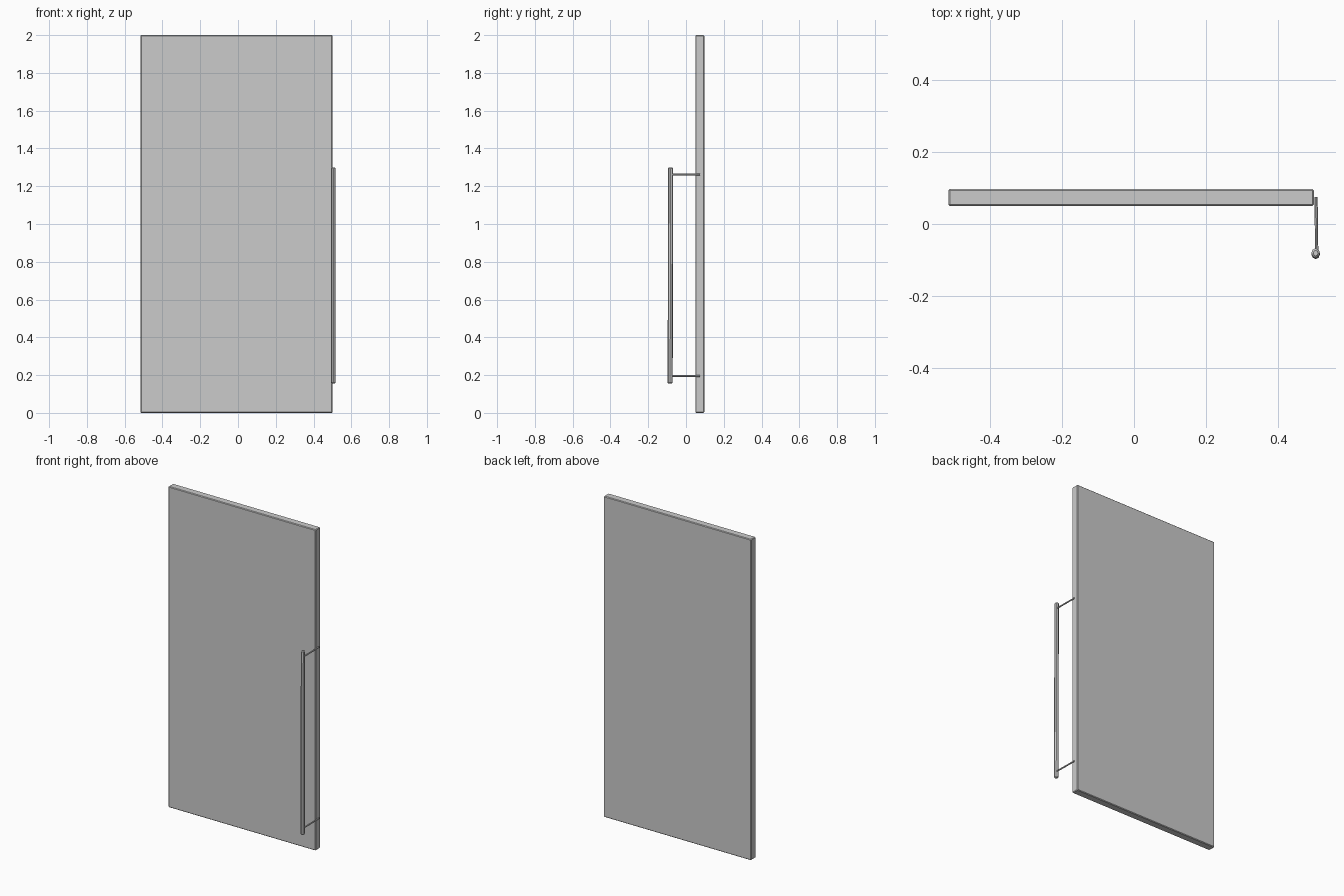
import bpy, bmesh
from mathutils import Vector

cube = bpy.data.objects.get("Cube")
if cube:
    bpy.data.objects.remove(cube, do_unlink=True)

# Single grey finish
grey = bpy.data.materials.new("plain grey")
grey.use_nodes = True
color = (0.6, 0.6, 0.6, 1)
grey.diffuse_color = color
grey.node_tree.nodes["Principled BSDF"].inputs["Base Color"].default_value = color


def finish(name, bm):
    bmesh.ops.recalc_face_normals(bm, faces=bm.faces)
    mesh = bpy.data.meshes.new(name)
    bm.to_mesh(mesh)
    bm.free()
    mesh.materials.append(grey)
    obj = bpy.data.objects.new(name, mesh)
    bpy.context.collection.objects.link(obj)
    return obj


def box(name, low, high, bevel):
    low, high = Vector(low), Vector(high)
    bm = bmesh.new()
    bmesh.ops.create_cube(bm, size=1)
    for v in bm.verts:
        v.co = (low + high) / 2 + v.co * (high - low)
    bmesh.ops.bevel(bm, geom=bm.edges[:], offset=bevel, segments=1, affect="EDGES")
    return finish(name, bm)


def rod(name, start, end, radius_a, radius_b, bevel=0, sides=8):
    """Faceted rod between two points, with optional chamfered ends."""
    start, end = Vector(start), Vector(end)
    axis = end - start
    bm = bmesh.new()
    bmesh.ops.create_cone(bm, cap_ends=True, segments=sides, radius1=1,
                          radius2=1, depth=axis.length)
    for v in bm.verts:
        v.co.x *= radius_a
        v.co.y *= radius_b
    if bevel:
        rims = [e for e in bm.edges if abs(e.verts[0].co.z - e.verts[1].co.z) < 0.001]
        bmesh.ops.bevel(bm, geom=rims, offset=bevel, segments=1, affect="EDGES")
    turn = Vector((0, 0, 1)).rotation_difference(axis)
    for v in bm.verts:
        v.co = turn @ v.co + (start + end) / 2
    return finish(name, bm)


# Door slab
box("door_panel", (-0.516, 0.05, 0), (0.5, 0.097, 2), 0.004)

# Upright pull bar, leaning very slightly
rod("handle_bar", (0.505, -0.084, 0.155), (0.505, -0.081, 1.30), 0.012, 0.0135, 0.005)

# Brackets joining the bar to the door edge
for label, z in (("lower", 0.195), ("upper", 1.262)):
    rod(label + "_handle_bracket", (0.508, -0.08, z), (0.506, 0.075, z), 0.0045, 0.0045)
